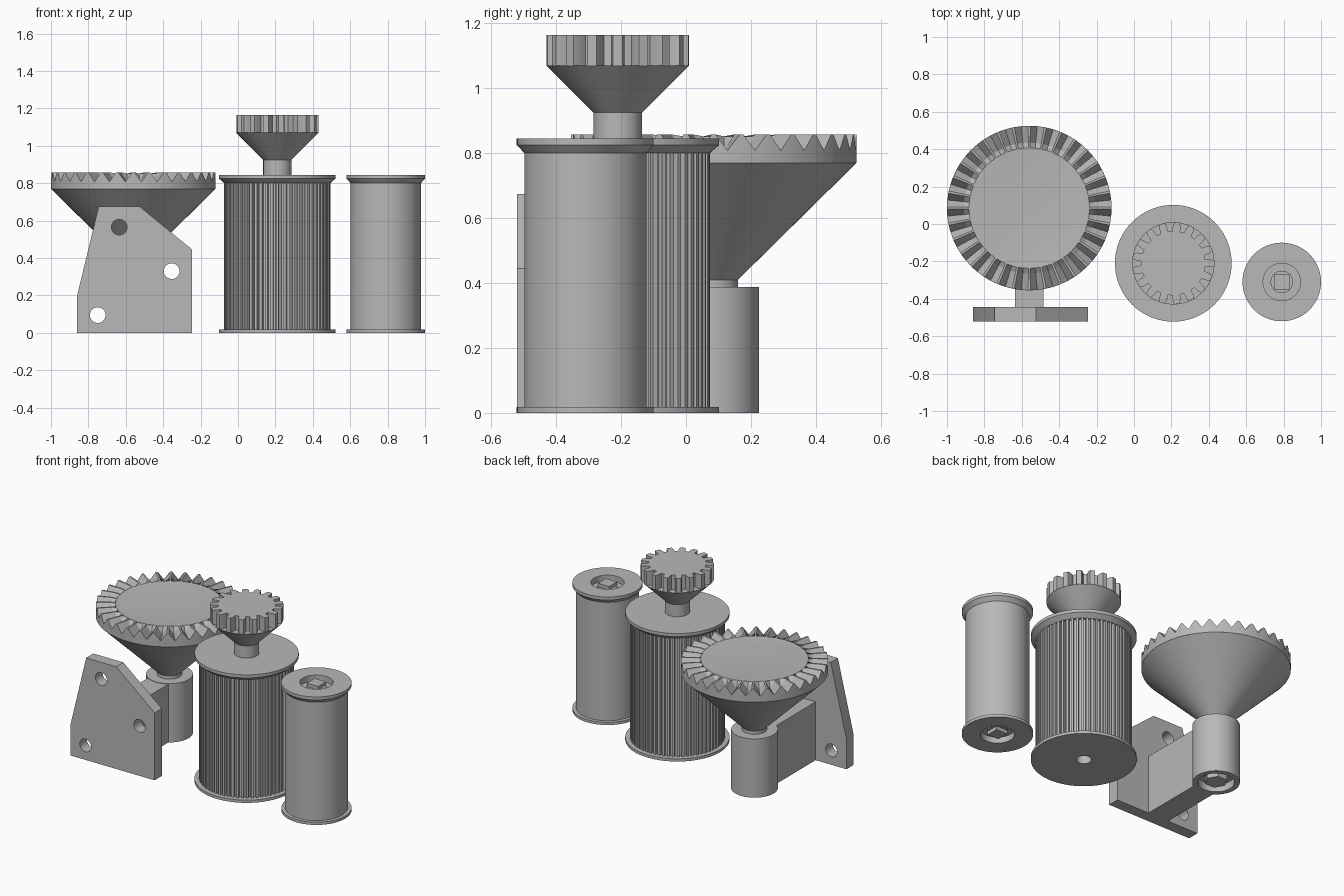
import bpy, bmesh
from math import cos, sin, pi, radians

cube = bpy.data.objects.get("Cube")
if cube:
    bpy.data.objects.remove(cube, do_unlink=True)

TONE = (0.48, 0.48, 0.48, 1)
grey = bpy.data.materials.new("plain_grey")
grey.diffuse_color = TONE
grey.use_nodes = True
for node in grey.node_tree.nodes:
    if node.type == 'BSDF_PRINCIPLED':
        node.inputs["Base Color"].default_value = TONE


def finish(name, bm, at=(0, 0), angle=30):
    bmesh.ops.remove_doubles(bm, verts=bm.verts, dist=1e-5)
    bmesh.ops.recalc_face_normals(bm, faces=bm.faces)
    mesh = bpy.data.meshes.new(name)
    bm.to_mesh(mesh)
    bm.free()
    mesh.materials.append(grey)
    ob = bpy.data.objects.new(name, mesh)
    ob.location = (at[0], at[1], 0)
    bpy.context.collection.objects.link(ob)
    bpy.ops.object.select_all(action='DESELECT')
    ob.select_set(True)
    bpy.context.view_layer.objects.active = ob
    bpy.ops.object.shade_smooth_by_angle(angle=radians(angle))
    return ob


def lathe(name, profile, at, steps=72):
    bm = bmesh.new()
    vs = [bm.verts.new((r, 0, z)) for r, z in profile]
    edges = [bm.edges.new(pair) for pair in zip(vs, vs[1:])]
    bmesh.ops.spin(bm, geom=vs + edges, cent=(0, 0, 0), axis=(0, 0, 1),
                   angle=2 * pi, steps=steps)
    return finish(name, bm, at)


def prism(name, outline, z0, z1, at, caps=True):
    bm = bmesh.new()
    low = [bm.verts.new((x, y, z0)) for x, y in outline]
    high = [bm.verts.new((x, y, z1)) for x, y in outline]
    n = len(outline)
    for i in range(n):
        j = (i + 1) % n
        bm.faces.new((low[i], low[j], high[j], high[i]))
    if caps:
        bm.faces.new(low[::-1])
        bm.faces.new(high)
    return finish(name, bm, at, 20)


def toothed(count, tooth):
    """Repeat one tooth, given as (fraction of pitch, radius), around a circle."""
    step = 2 * pi / count
    return [(r * cos((i + f) * step), r * sin((i + f) * step))
            for i in range(count) for f, r in tooth]


def polygon(sides, r, turn=0.0):
    return toothed(sides, [(turn, r)])


def spool(radius, body, hole, depth):
    """Flanged drum profile with a round recess in its underside."""
    return [(0, depth), (hole, depth), (hole, 0), (radius, 0), (radius, 0.018),
            (body, 0.018), (body, 0.80), (radius, 0.825), (radius, 0.845)]


# Plain roller with a square drive at both ends
ROLLER = (0.79, -0.31)
lathe("roller", spool(0.21, 0.188, 0.10, 0.04)
      + [(0.10, 0.845), (0.10, 0.805), (0, 0.805)], ROLLER)
for end, z0, z1, s0, s1 in (("top", 0.78, 0.82, 0.81, 0.843),
                            ("bottom", 0.025, 0.06, 0.002, 0.035)):
    prism("roller_shaft_" + end, polygon(32, 0.06), z0, z1, ROLLER)
    prism("roller_square_drive_" + end, polygon(4, 0.058, 0.5), s0, s1, ROLLER)

# Fluted drum with its neck, cone and pinion
DRUM = (0.21, -0.21)
lathe("drum_core", [(r if r != 0.25 else 0.25, z)
                    for r, z in spool(0.312, 0.25, 0.045, 0.4)[:6]]
      + [(0.25, 0.80), (0.283, 0.80), (0.312, 0.825), (0.312, 0.845), (0, 0.845)],
      DRUM)
prism("drum_flutes",
      toothed(60, [(-0.3, 0.266), (-0.24, 0.284), (0.24, 0.284), (0.3, 0.266)]),
      0.01, 0.81, DRUM, caps=False)
lathe("pinion_cone", [(0, 0.84), (0.075, 0.84), (0.075, 0.925), (0.22, 1.07),
                      (0, 1.07)], DRUM)
prism("pinion_teeth",
      toothed(17, [(-0.33, 0.172), (-0.28, 0.20), (-0.18, 0.22),
                   (0.18, 0.22), (0.28, 0.20), (0.33, 0.172)]),
      1.069, 1.165, DRUM)

# Crown gear: cone below, ring of radial teeth around a flat disc
CROWN = (-0.56, 0.085)
lathe("crown_cone", [(0, 0.38), (0.075, 0.38), (0.075, 0.41), (0.44, 0.77)], CROWN)
TEETH = 32
bm = bmesh.new()
tooth_rings = [(0.44, 0.77, 0.77), (0.44, 0.808, 0.858),
               (0.35, 0.812, 0.858), (0.322, 0.852, 0.852)]
rings = []
for r, valley, crest in tooth_rings:
    ring = []
    for i in range(TEETH):
        for f, z in ((-0.5, valley), (-0.07, crest), (0.07, crest)):
            a = (i + f) * 2 * pi / TEETH
            ring.append(bm.verts.new((r * cos(a), r * sin(a), z)))
    rings.append(ring)
for a, b in zip(rings, rings[1:]):
    for i in range(len(a)):
        j = (i + 1) % len(a)
        bm.faces.new((a[i], a[j], b[j], b[i]))
bm.faces.new(rings[-1])
finish("crown_teeth", bm, CROWN, 20)

# Bearing post under the crown gear
lathe("bearing_post", [(0, 0.05), (0.108, 0.05), (0.108, 0), (0.14, 0),
                       (0.14, 0.388), (0, 0.388)], CROWN)
prism("post_hex_drive", polygon(6, 0.068), 0.004, 0.055, CROWN)

# Arm joining the post to the mounting plate
prism("bracket_arm", [(-0.635, -0.45), (-0.485, -0.45),
                      (-0.485, -0.025), (-0.635, -0.025)], 0, 0.385, (0, 0))

# Mounting plate with three bolt holes
curve = bpy.data.curves.new("mounting_plate", 'CURVE')
curve.dimensions = '2D'
curve.fill_mode = 'BOTH'
curve.extrude = 0.0375
loops = [[(-0.86, 0), (-0.245, 0), (-0.245, 0.445), (-0.525, 0.675),
          (-0.745, 0.675), (-0.86, 0.2)]]
for cx, cz in ((-0.635, 0.565), (-0.355, 0.33), (-0.75, 0.095)):
    loops.append([(cx + x, cz + z) for x, z in polygon(32, 0.042)])
for loop in loops:
    spline = curve.splines.new('POLY')
    spline.points.add(len(loop) - 1)
    for point, (x, z) in zip(spline.points, loop):
        point.co = (x, z, 0, 1)
    spline.use_cyclic_u = True
curve.materials.append(grey)
plate = bpy.data.objects.new("mounting_plate", curve)
plate.location = (0, -0.4825, 0)
plate.rotation_euler = (pi / 2, 0, 0)
bpy.context.collection.objects.link(plate)
bpy.ops.object.select_all(action='DESELECT')
plate.select_set(True)
bpy.context.view_layer.objects.active = plate
bpy.ops.object.convert(target='MESH')
bpy.ops.object.shade_smooth_by_angle(angle=radians(30))
